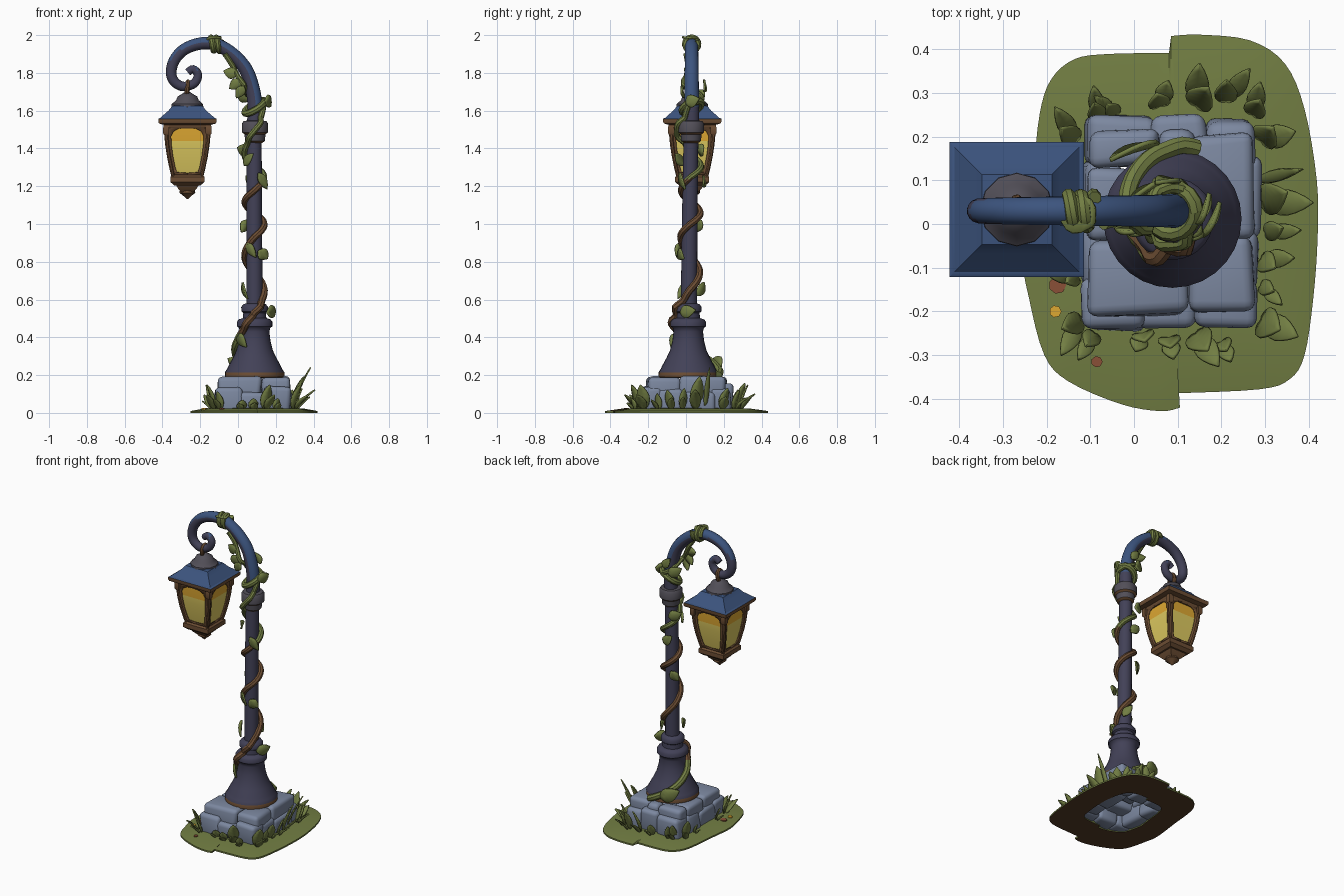
import bpy, bmesh, math, random
from mathutils import Vector as V, Matrix

if "Cube" in bpy.data.objects:
    bpy.data.objects.remove(bpy.data.objects["Cube"])
random.seed(4)

def material(name, rgb):
    m = bpy.data.materials.new(name)
    m.diffuse_color = [((c / 255 + 0.055) / 1.055) ** 2.4 for c in rgb] + [1]
    m.use_nodes = True
    m.node_tree.nodes["Principled BSDF"].inputs["Base Color"].default_value = m.diffuse_color
    return m

IRON = material("dark iron", (66, 65, 87))
BLUE = material("blue paint", (60, 84, 126))
BRONZE = material("bronze brown", (108, 77, 51))
STONE = material("blue grey stone", (124, 136, 160))
GREEN = material("leaf green", (114, 126, 67))
PALE = material("pale glass", (222, 202, 96))
AMBER = material("amber glass", (222, 168, 50))
EARTH = material("dark earth", (84, 58, 38))
WORN = material("worn grey", (82, 79, 88))
RUST = material("rust red", (138, 80, 55))

def finish(bm, name, mats, rule=None, solid=0):
    bmesh.ops.recalc_face_normals(bm, faces=bm.faces)
    bm.normal_update()
    if rule:
        for f in bm.faces:
            f.material_index = rule(f.calc_center_median(), f.normal)
    me = bpy.data.meshes.new(name)
    bm.to_mesh(me)
    bm.free()
    for m in mats:
        me.materials.append(m)
    ob = bpy.data.objects.new(name, me)
    bpy.context.collection.objects.link(ob)
    if solid:
        md = ob.modifiers.new("thickness", 'SOLIDIFY')
        md.thickness, md.offset = solid, 0
    return ob

def loft(bm, rings, caps=True, loop=False):
    vs = [[bm.verts.new(p) for p in r] for r in rings]
    n = len(vs[0])
    for a, b in list(zip(vs, vs[1:])) + ([(vs[-1], vs[0])] if loop else []):
        for i in range(n):
            bm.faces.new((a[i], a[(i + 1) % n], b[(i + 1) % n], b[i]))
    if caps and not loop:
        bm.faces.new(vs[0])
        bm.faces.new(vs[-1])

def lathe(name, profile, centre, mats, rule=None, sides=28):
    # profile of (radius, z); four sides gives a square with that half width
    bm = bmesh.new()
    k, off = (math.sqrt(2), math.pi / 4) if sides == 4 else (1, 0)
    loft(bm, [[(centre[0] + r * k * math.cos(off + math.tau * i / sides),
                centre[1] + r * k * math.sin(off + math.tau * i / sides), z)
               for i in range(sides)] for r, z in profile])
    return finish(bm, name, mats, rule)

def smooth(pts, n=5):
    P = [V(p) for p in pts]
    out = []
    for i in range(len(P) - 1):
        a, b, c, d = P[max(i - 1, 0)], P[i], P[i + 1], P[min(i + 2, len(P) - 1)]
        for j in range(n):
            t = j / n
            out.append(0.5 * (2 * b + (c - a) * t + (2 * a - 5 * b + 4 * c - d) * t * t
                              + (3 * b - a - 3 * c + d) * t ** 3))
    return out + [P[-1]]

def tube(name, path, r0, r1, mats, rule=None, sides=12):
    bm = bmesh.new()
    u, rings, n = V((0.3, 1, 0.1)), [], len(path)
    for i, p in enumerate(path):
        t = (path[min(i + 1, n - 1)] - path[max(i - 1, 0)]).normalized()
        u = (u - t * u.dot(t)).normalized()
        w, r = t.cross(u), r0 + (r1 - r0) * i / (n - 1)
        rings.append([p + r * (u * math.cos(math.tau * k / sides) + w * math.sin(math.tau * k / sides))
                      for k in range(sides)])
    loft(bm, rings)
    return finish(bm, name, mats, rule)

def leaf(bm, base, d, length, width, droop, face=None):
    # face is the direction the flat of the leaf looks at
    base, d = V(base), V(d).normalized()
    s = (d.cross(V((0, 0, 1))) if face is None else d.cross(face)).normalized()
    nrm, rows = s.cross(d), []
    for i in range(7):
        t = i / 6
        c = base + d * length * t - (V((0, 0, 1)) if face is None else face) * (droop * length * t * t)
        w = width * (0.12 + 0.88 * math.sin(math.pi * t ** 0.8)) * (1 if i < 6 else 0.3)
        rows.append([bm.verts.new(c + s * w * k + nrm * (abs(k) * w * 0.25)) for k in (-1, 0, 1)])
    for a, b in zip(rows, rows[1:]):
        for k in (0, 1):
            bm.faces.new((a[k], a[k + 1], b[k + 1], b[k]))

# grassy ground ring with two steps in its outline, hollow under the stones
right = [(.085, .43), (.15, .433), (.265, .42), (.345, .367), (.39, .263), (.418, .1), (.42, -.03),
         (.41, -.17), (.39, -.3), (.356, -.355), (.287, -.378), (.1, -.387)]
left = [(.105, -.42), (.06, -.428), (-.03, -.412), (-.15, -.36), (-.205, -.3), (-.24, -.17), (-.252, -.08),
        (-.232, .1), (-.216, .25), (-.19, .33), (-.136, .377), (-.056, .389), (.08, .391)]
outline = [p[:2] for run in (right, left) for p in smooth([(x, y, 0) for x, y in run], 4)]
bm = bmesh.new()
loft(bm, [[(.08 + (x - .08) * s, y * s, z) for x, y in outline]
          for s, z in ((.53, 0), (1, 0), (1, .01), (.8, .022), (.53, .026))], loop=True)
finish(bm, "ground", [GREEN, EARTH], lambda c, n: 1 if n.z < -.5 or c.z < .004 else 0)
for i, (x, y, r, m) in enumerate(((-.18, -.2, .014, AMBER), (-.175, -.14, .02, RUST), (-.085, -.315, .013, RUST))):
    lathe("fallen_petal_%d" % i, [(r, .015), (r, .026)], (x, y), [m], sides=7)

# stone plinth: lower ring of blocks, upper layer of slabs
blocks = [(-.1, .12, -.205, -.04, .07, .192), (.12, .27, -.2, -.03, .075, .19),
          (-.105, .0, -.04, .13, .08, .187), (.0, .13, -.04, .13, .1, .18), (.13, .275, -.03, .205, .075, .193),
          (-.1, .055, .13, .215, .08, .19), (.055, .14, .13, .21, .085, .188),
          (-.115, .02, -.243, -.13, .005, .135), (.01, .15, -.24, -.13, .005, .11), (.14, .275, -.235, -.13, .005, .14),
          (-.11, .05, .13, .243, .005, .14), (.04, .17, .13, .247, .005, .155), (.16, .272, .13, .238, .005, .13),
          (-.12, -.02, -.15, .03, .005, .12), (-.118, -.02, .01, .15, .005, .13),
          (.17, .28, -.15, -.02, .005, .13), (.17, .285, -.04, .15, .005, .11)]
for i, (x0, x1, y0, y1, z0, z1) in enumerate(blocks):
    bm = bmesh.new()
    bmesh.ops.create_cube(bm, size=1)
    for v in bm.verts:
        v.co = V(((x0 + x1) / 2 + v.co.x * (x1 - x0), (y0 + y1) / 2 + v.co.y * (y1 - y0),
                  (z0 + z1) / 2 + v.co.z * (z1 - z0)))
        v.co += V([random.uniform(-k, k) for k in (.011, .009, .004)])
    bmesh.ops.bevel(bm, geom=bm.edges[:], offset=.024, segments=3, profile=.5, affect='EDGES')
    finish(bm, "stone_block_%d" % i, [STONE])

# bell base and shaft
PX, PY = .088, .012
bell = [(.14, .185), (.157, .19), (.158, .215), (.146, .232), (.138, .25), (.116, .29), (.097, .33), (.084, .38),
        (.078, .43), (.083, .45), (.094, .458), (.094, .482), (.084, .495), (.062, .502), (.06, .53), (.07, .537),
        (.071, .56), (.06, .575), (.045, .58)]
lathe("bell_base", bell, (PX, PY), [IRON, BRONZE], lambda c, n: int(c.z < .22))
tube("post_shaft", [V((PX, PY + .003, .55)), V((.086, .02, 1.05)), V((.086, .027, 1.5))], .043, .039, [IRON], sides=20)
lathe("post_collar", [(.04, 1.43), (.052, 1.44), (.056, 1.475), (.068, 1.485), (.07, 1.53), (.06, 1.545), (.038, 1.548)],
      (.09, .027), [WORN, BRONZE], lambda c, n: int(c.z < 1.485 and n.z < -.2))

# curled arm, blue on its outer side
AY = .03
arm = smooth([(x, AY, z) for x, z in [
    (.086, 1.5), (.09, 1.62), (.076, 1.72), (.04, 1.82), (-.03, 1.9), (-.115, 1.95), (-.2, 1.955), (-.283, 1.925),
    (-.335, 1.87), (-.354, 1.805), (-.338, 1.755), (-.29, 1.728), (-.232, 1.745), (-.212, 1.79), (-.238, 1.82),
    (-.266, 1.803)]])
tube("curled_arm", arm, .041, .02, [IRON, BLUE], lambda c, n: int(
    n.dot((c - V((-.12, AY, 1.72))).normalized()) > .12 and c.z > 1.62
    and (c - V((-.28, AY, 1.79))).length > .07 and (c.x > -.2 or n.z > .25)), 16)

# lantern
LX, LY = -.268, .033
L = (LX, LY)
ring = [V((LX + .004 * math.sin(a), LY + .022 * math.cos(a), 1.718 + .034 * math.sin(a)))
        for a in [math.tau * i / 16 for i in range(17)]]
tube("hanging_ring", ring, .013, .013, [BRONZE], sides=8)
lathe("lantern_cap", [(.085, 1.615), (.083, 1.635), (.06, 1.655), (.052, 1.675), (.03, 1.688), (.012, 1.7)], L, [WORN], sides=12)
lathe("lantern_roof", [(.15, 1.555), (.135, 1.57), (.1, 1.6), (.08, 1.625), (.05, 1.63)], L, [BLUE], sides=4)
lathe("roof_rim", [(.125, 1.525), (.15, 1.532), (.154, 1.54), (.154, 1.557), (.145, 1.562)], L, [BRONZE, BLUE],
      lambda c, n: int(n.z > .5), 4)
lathe("top_trim", [(.112, 1.505), (.12, 1.515), (.12, 1.53)], L, [BRONZE], sides=4)
lathe("lantern_glass", [(.07, 1.26), (.087, 1.33), (.098, 1.4), (.103, 1.44), (.105, 1.51)], L, [PALE, AMBER],
      lambda c, n: int(c.z > 1.44), 4)
rows = [(1.255, .076, 0), (1.27, .079, 0), (1.274, .08, .055), (1.3, .086, .064), (1.36, .098, .076),
        (1.42, .107, .084), (1.465, .111, .086), (1.49, .112, .074), (1.505, .112, .045), (1.512, .112, 0)]
for s in range(4):
    # arched window frame on each side
    bm = bmesh.new()
    rot = Matrix.Rotation(s * math.pi / 2, 4, 'Z')
    for sg in (-1, 1):
        vs = [[bm.verts.new(V((LX, LY, 0)) + rot @ V((sg * u, -b, z))) for u in (g, b)] for z, b, g in rows]
        for a, b in zip(vs, vs[1:]):
            bm.faces.new((a[0], a[1], b[1], b[0]))
    finish(bm, "window_frame_%d" % s, [BRONZE], solid=.007)
    # corner bar with a knob
    o = V((LX, LY, 0))
    tube("corner_bar_%d" % s, [o + rot @ V((b, b, z)) for z, b, g in rows], .01, .012, [BRONZE], sides=8)
    k = o + rot @ V((.112, .112, 0))
    lathe("corner_knob_%d" % s, [(.01, 1.47), (.016, 1.48), (.016, 1.51), (.012, 1.53)], k, [BRONZE], sides=4)
lathe("lantern_foot", [(.07, 1.205), (.09, 1.222), (.09, 1.25), (.078, 1.262)], L, [BRONZE], sides=4)
lathe("lower_cup", [(.03, 1.168), (.048, 1.185), (.062, 1.21)], L, [BRONZE], sides=4)
lathe("finial", [(.003, 1.132), (.02, 1.148), (.042, 1.165), (.04, 1.178), (.025, 1.19)], L, [BRONZE], sides=12)

# climbing vine
def post_radius(z):
    if z > .58:
        return .068 if 1.44 < z < 1.55 else .042
    for (r0, z0), (r1, z1) in zip(bell, bell[1:]):
        if z0 <= z <= z1:
            return r0 + (r1 - r0) * (z - z0) / max(z1 - z0, 1e-6)
    return .15

def around(z, deg, gap=.01):
    a, r = math.radians(deg), post_radius(z) + gap
    return V((.087 + r * math.cos(a), PY + .012 * z + r * math.sin(a), z))

turns = [(.2, 70), (.27, 120), (.36, 185), (.45, 235), (.53, 270), (.65, 360), (.79, 500), (.93, 630), (1.0, 720),
         (1.09, 860), (1.17, 980), (1.25, 1080), (1.35, 1240), (1.46, 1330), (1.56, 1390), (1.63, 1420),
         (1.66, 1520), (1.7, 1600)]
fine = []
for (z0, a0), (z1, a1) in zip(turns, turns[1:]):
    fine += [around(z0 + (z1 - z0) * k / 4, a0 + (a1 - a0) * k / 4) for k in range(4)]
fine += [V((.03, -.015, 1.74)), V((-.0, .0, 1.78)), V((-.03, .01, 1.84)), V((-.07, .0, 1.9))]
tube("climbing_vine", smooth(fine, 2), .021, .014, [GREEN, BRONZE], lambda c, n: int(.42 < c.z < 1.24), 8)
wrap = [V((-.15 + .06 * i / 24, AY + .036 * math.cos(i * .55), 1.952 + .036 * math.sin(i * .55))) for i in range(25)]
tube("arm_wrap", wrap, .016, .016, [GREEN], sides=8)
loop = [V((.088 + .052 * math.cos(a), AY + .052 * math.sin(a), 1.62 + .035 * math.sin(a + 1)))
        for a in [i * .4 for i in range(17)]]
tube("upper_vine_loop", loop, .02, .018, [GREEN], sides=8)

# leaves lying against the post: height, angle, length, half width, rise
bm = bmesh.new()
for z, deg, l, w, up in [(.23, 100, .13, .045, .3), (.42, 215, .09, .03, -.8), (.53, 325, .09, .034, .1),
                         (.62, 40, .09, .026, .8), (.69, 195, .1, .022, -1), (.86, 290, .07, .032, -.5),
                         (.9, 235, .09, .024, -1), (1.02, 120, .08, .028, -.8), (1.2, 80, .08, .03, .6),
                         (1.27, 290, .1, .024, -1), (1.31, 215, .09, .026, .6), (1.38, 110, .08, .034, .2),
                         (1.64, 330, .08, .034, .2), (1.66, 110, .09, .035, .3), (1.7, 80, .08, .026, .8)]:
    a = math.radians(deg)
    radial = V((math.cos(a), math.sin(a), 0))
    leaf(bm, around(z, deg, .022), V((-math.sin(a), math.cos(a), 0)) * .6 + V((0, 0, up)), l, w, .12, radial)
front = V((0, -1, 0))
for p, d, w in [((.015, -.015, 1.76), (-.7, 0, -.5), .03), ((-.005, .0, 1.79), (-.9, 0, .25), .03),
                ((.03, -.02, 1.73), (-.5, 0, -.8), .026)]:
    leaf(bm, p, d, .075, w, .2, front)
leaf(bm, (-.09, .0, 1.985), (-.85, .5, -.05), .1, .045, .3)
finish(bm, "vine_leaves", [GREEN], solid=.01)

# leaf clumps around the plinth: position, height, half width
bm = bmesh.new()
for x, y, h, w in [(.14, .27, .16, .045), (.21, .28, .15, .035), (.27, .25, .12, .035), (.29, .19, .13, .045),
                   (.29, .05, .2, .05), (.3, -.02, .13, .03), (.29, -.08, .12, .035), (.29, -.14, .1, .025),
                   (.29, -.22, .15, .05), (.14, -.25, .15, .045), (.08, -.26, .07, .035), (.2, -.27, .07, .03),
                   (.02, -.25, .06, .035), (-.12, -.22, .15, .035), (-.09, -.25, .11, .03), (-.13, .19, .15, .035),
                   (-.08, .24, .12, .03), (-.04, .25, .1, .025), (.06, .27, .09, .035), (-.13, .1, .07, .02),
                   (-.13, -.12, .09, .025)]:
    o = V((x - .08, y, 0)).normalized()
    for k in range(2):
        turn = Matrix.Rotation(random.uniform(-.5, .5), 4, 'Z') @ o
        leaf(bm, V((x, y, .015)) + turn * .012 * k, turn * (.3 + .5 * k) + V((0, 0, 1)),
             h * (1.1 - .25 * k), w * (.75 - .15 * k), .15)
leaf(bm, (.28, .1, .02), (.42, .1, 1), .27, .014, .1)
finish(bm, "leaf_clumps", [GREEN], solid=.007)

# smooth shading with sharp edges kept
for ob in bpy.context.collection.objects:
    ob.select_set(True)
    bpy.context.view_layer.objects.active = ob
bpy.ops.object.shade_smooth_by_angle(angle=math.radians(40))
